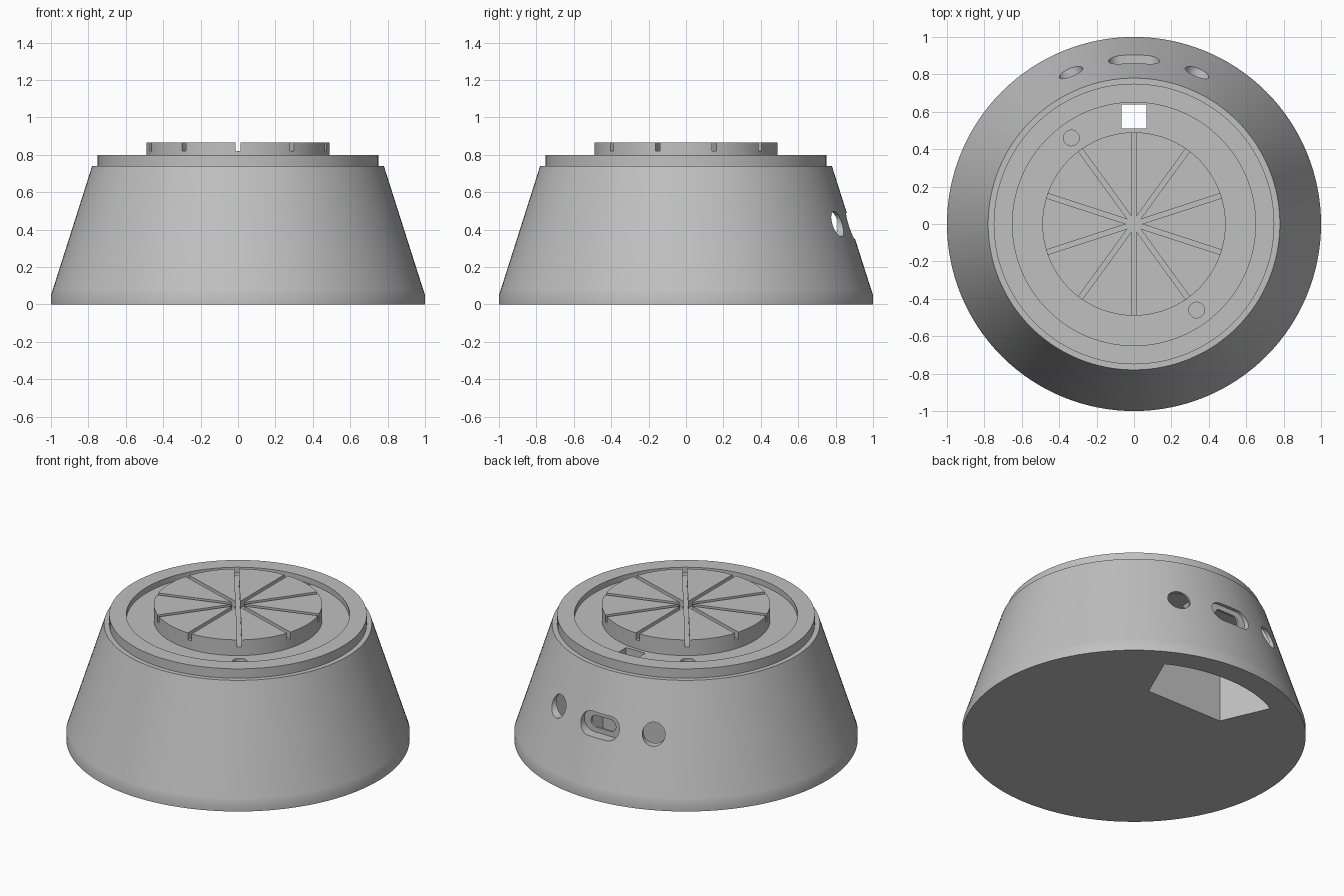
import bpy, bmesh, math
from mathutils import Vector

if "Cube" in bpy.data.objects:
    bpy.data.objects.remove(bpy.data.objects["Cube"], do_unlink=True)

GREY = (0.53, 0.53, 0.53, 1)
grey = bpy.data.materials.new("plain_grey")
grey.use_nodes = True
grey.diffuse_color = GREY
grey.node_tree.nodes["Principled BSDF"].inputs["Base Color"].default_value = GREY


def loft(name, rings):
    """Closed solid through rings that all have the same number of points."""
    bm = bmesh.new()
    loops = [[bm.verts.new(p) for p in ring] for ring in rings]
    n = len(loops[0])
    for low, high in zip(loops, loops[1:]):
        for i in range(n):
            j = (i + 1) % n
            bm.faces.new((low[i], low[j], high[j], high[i]))
    bm.faces.new(loops[0])
    bm.faces.new(loops[-1])
    bmesh.ops.recalc_face_normals(bm, faces=bm.faces)
    mesh = bpy.data.meshes.new(name)
    bm.to_mesh(mesh)
    bm.free()
    mesh.materials.append(grey)
    obj = bpy.data.objects.new(name, mesh)
    bpy.context.collection.objects.link(obj)
    return obj


def circle(r, z, n=128, x=0, y=0):
    return [(x + r * math.cos(math.tau * i / n), y + r * math.sin(math.tau * i / n), z)
            for i in range(n)]


def rectangle(w, d, z, y=0, turn=0):
    c, s = math.cos(turn), math.sin(turn)
    pts = []
    for u, v in ((-1, -1), (1, -1), (1, 1), (-1, 1)):
        px, py = u * w / 2, y + v * d / 2
        pts.append((px * c - py * s, px * s + py * c, z))
    return pts


def stadium(distance, angle, half_length, r, z, n=40):
    """Upright pill outline facing outward at the given angle."""
    out = Vector((math.cos(angle), math.sin(angle), 0))
    side = Vector((-out.y, out.x, 0))
    pts = []
    for i in range(n):
        a = math.tau * (i + 0.5) / n
        shift = math.copysign(half_length, math.cos(a))
        pts.append(out * distance + side * (shift + r * math.cos(a))
                   + Vector((0, 0, z + r * math.sin(a))))
    return pts


def cavity_section(z, radius, y_limit):
    """Wedge with a straight inner edge and a curved outer edge."""
    pts = [(-0.27, 0.455, z), (0.27, 0.455, z)]
    for i in range(25):
        a = math.radians(62 + 56 * i / 24)
        pts.append((radius * math.cos(a), min(radius * math.sin(a), y_limit), z))
    return pts


def cut(target, cutters):
    bpy.context.view_layer.objects.active = target
    for cutter in cutters:
        cutter.hide_render = True
        mod = target.modifiers.new("cut", 'BOOLEAN')
        mod.operation = 'DIFFERENCE'
        mod.solver = 'EXACT'
        mod.object = cutter
        bpy.ops.object.modifier_apply(modifier=mod.name)
        bpy.data.objects.remove(cutter, do_unlink=True)


def smooth(obj):
    bpy.ops.object.select_all(action='DESELECT')
    obj.select_set(True)
    bpy.context.view_layer.objects.active = obj
    bpy.ops.object.shade_smooth_by_angle(angle=math.radians(30))


# Tapered housing with stepped collar and recessed top
FLOOR, PORT_Z, BACK = 0.764, 0.43, math.pi / 2
profile = [(1, 0), (1, 0.05), (0.99, 0.08), (0.78, 0.74), (0.75, 0.74),
           (0.75, 0.8), (0.65, 0.8), (0.65, FLOOR)]
housing = loft("housing", [circle(r, z) for r, z in profile])

# Wedge cavity open at the base
cutters = [loft("cavity_cutter", [
    cavity_section(-0.02, 0.855, 1), cavity_section(0.3, 0.853, 0.825),
    cavity_section(0.45, 0.853, 0.825), cavity_section(0.5, 0.835, 0.82),
    cavity_section(0.62, 0.78, 0.77)])]

# Cable opening through the recess floor
cutters.append(loft("cable_cutter", [rectangle(0.136, 0.13, z, 0.575) for z in (0.5, 0.9)]))

# Two blind pin holes in the recess floor
for sx in (-1, 1):
    cutters.append(loft("pin_cutter", [circle(0.042, z, 32, sx * 0.335, -sx * 0.46)
                                       for z in (0.715, 0.9)]))

# Round side ports, pill-shaped pocket and its inner slot on the back
for sx in (-1, 1):
    angle = BACK + sx * math.radians(22.6)
    cutters.append(loft("round_port_cutter", [stadium(d, angle, 0, 0.068, PORT_Z)
                                              for d in (0.74, 1)]))
cutters.append(loft("pocket_cutter", [stadium(d, BACK, 0.066, 0.07, 0.42) for d in (0.838, 1)]))
cutters.append(loft("slot_cutter", [stadium(d, BACK, 0.05, 0.038, 0.42) for d in (0.7, 1)]))
cut(housing, cutters)
smooth(housing)

# Raised disc with ten radial grooves
disc = loft("raised_disc", [circle(0.49, FLOOR), circle(0.49, 0.865)])
cut(disc, [loft("groove_cutter", [rectangle(0.026, 1.2, z, turn=math.radians(36 * i))
                                  for z in (0.82, 0.9)]) for i in range(5)])
smooth(disc)
